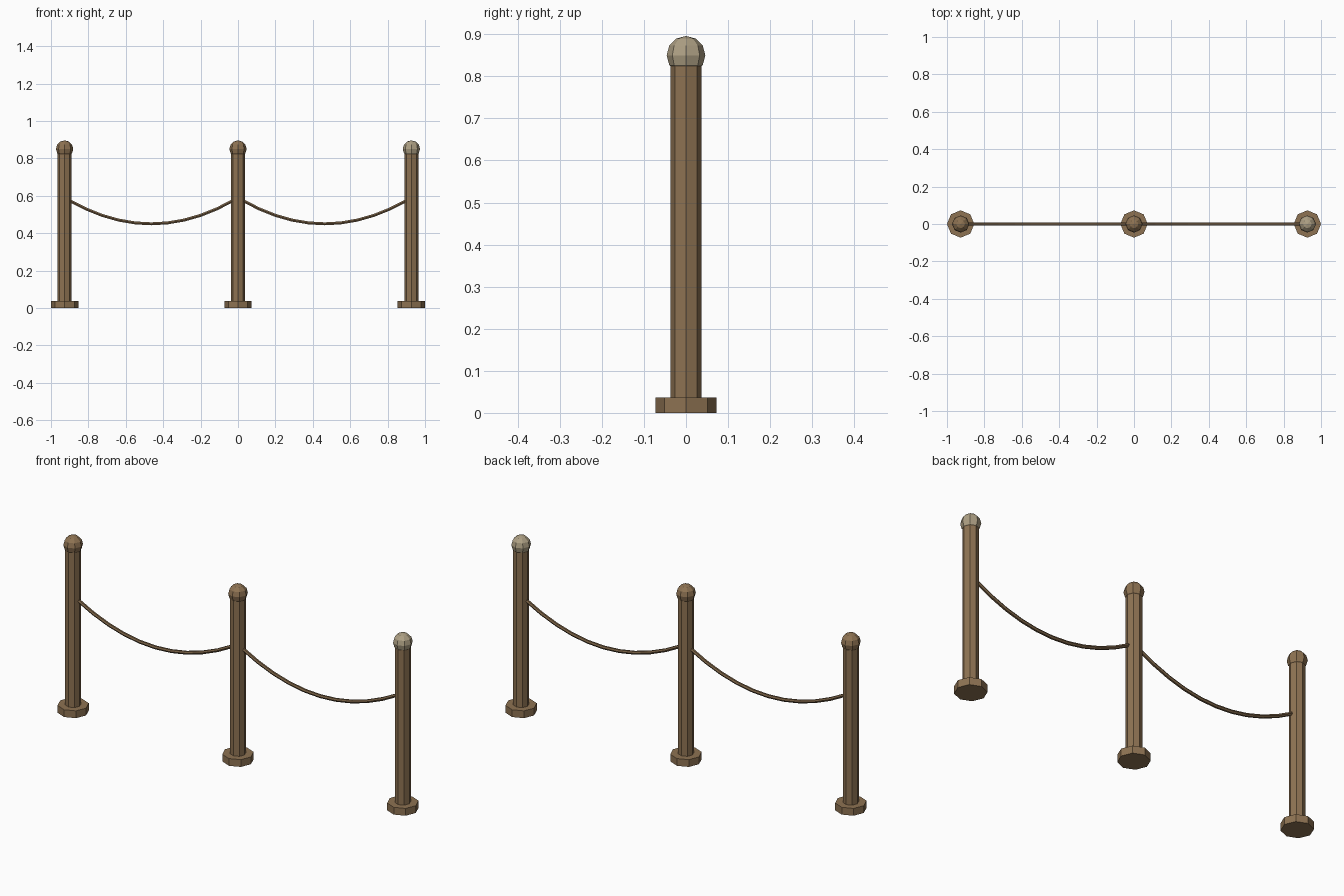
import bpy, bmesh, math
from mathutils import Matrix, Vector

cube = bpy.data.objects.get("Cube")
if cube:
    bpy.data.objects.remove(cube)


def material(name, rgb):
    m = bpy.data.materials.new(name)
    m.use_nodes = True
    m.diffuse_color = (*rgb, 1)
    m.node_tree.nodes["Principled BSDF"].inputs["Base Color"].default_value = (*rgb, 1)
    return m


wood = material("brown wood", (0.27, 0.17, 0.085))
pale = material("pale finial", (0.42, 0.35, 0.23))
cord = material("rope brown", (0.20, 0.125, 0.062))


def finish(name, bm, mat):
    bmesh.ops.recalc_face_normals(bm, faces=bm.faces)
    mesh = bpy.data.meshes.new(name)
    bm.to_mesh(mesh)
    bm.free()
    mesh.materials.append(mat)
    obj = bpy.data.objects.new(name, mesh)
    bpy.context.collection.objects.link(obj)


def octagon_prism(name, x, radius, z0, z1, mat):
    bm = bmesh.new()
    bmesh.ops.create_cone(bm, cap_ends=True, segments=8, radius1=radius, radius2=radius,
                          depth=z1 - z0, matrix=Matrix.Translation((x, 0, (z0 + z1) / 2)))
    finish(name, bm, mat)


def ball(name, x, z, radius, mat):
    bm = bmesh.new()
    bmesh.ops.create_uvsphere(bm, u_segments=8, v_segments=6, radius=radius,
                              matrix=Matrix.Translation((x, 0, z)))
    finish(name, bm, mat)


def sagging_rope(name, x0, x1, z_end, sag, radius, steps=10, sides=6):
    bm = bmesh.new()
    mid, half = (x0 + x1) / 2, (x1 - x0) / 2
    rings = []
    for i in range(steps + 1):
        t = 2 * i / steps - 1
        slope = 2 * sag * t / half
        normal = Vector((-slope, 0, 1)).normalized()
        centre = Vector((mid + half * t, 0, z_end - sag * (1 - t * t)))
        ring = []
        for k in range(sides):
            a = math.tau * k / sides
            offset = normal * math.sin(a) + Vector((0, 1, 0)) * math.cos(a)
            ring.append(bm.verts.new(centre + offset * radius))
        rings.append(ring)
    for a, b in zip(rings, rings[1:]):
        for k in range(sides):
            n = (k + 1) % sides
            bm.faces.new((a[k], a[n], b[n], b[k]))
    bm.faces.new(rings[0])
    bm.faces.new(rings[-1])
    finish(name, bm, cord)


# Three posts, each with a foot and a round finial
SPACING = 0.927
for label, x, top in (("right", -SPACING, wood), ("middle", 0, wood), ("left", SPACING, pale)):
    octagon_prism(label + "_foot", x, 0.073, 0, 0.037, wood)
    octagon_prism(label + "_post", x, 0.037, 0.03, 0.85, wood)
    ball(label + "_finial", x, 0.85, 0.046, top)

# Ropes hanging between neighbouring posts
for label, x in (("right", -SPACING), ("left", 0)):
    sagging_rope(label + "_rope", x + 0.025, x + SPACING - 0.025, 0.575, 0.125, 0.009)
